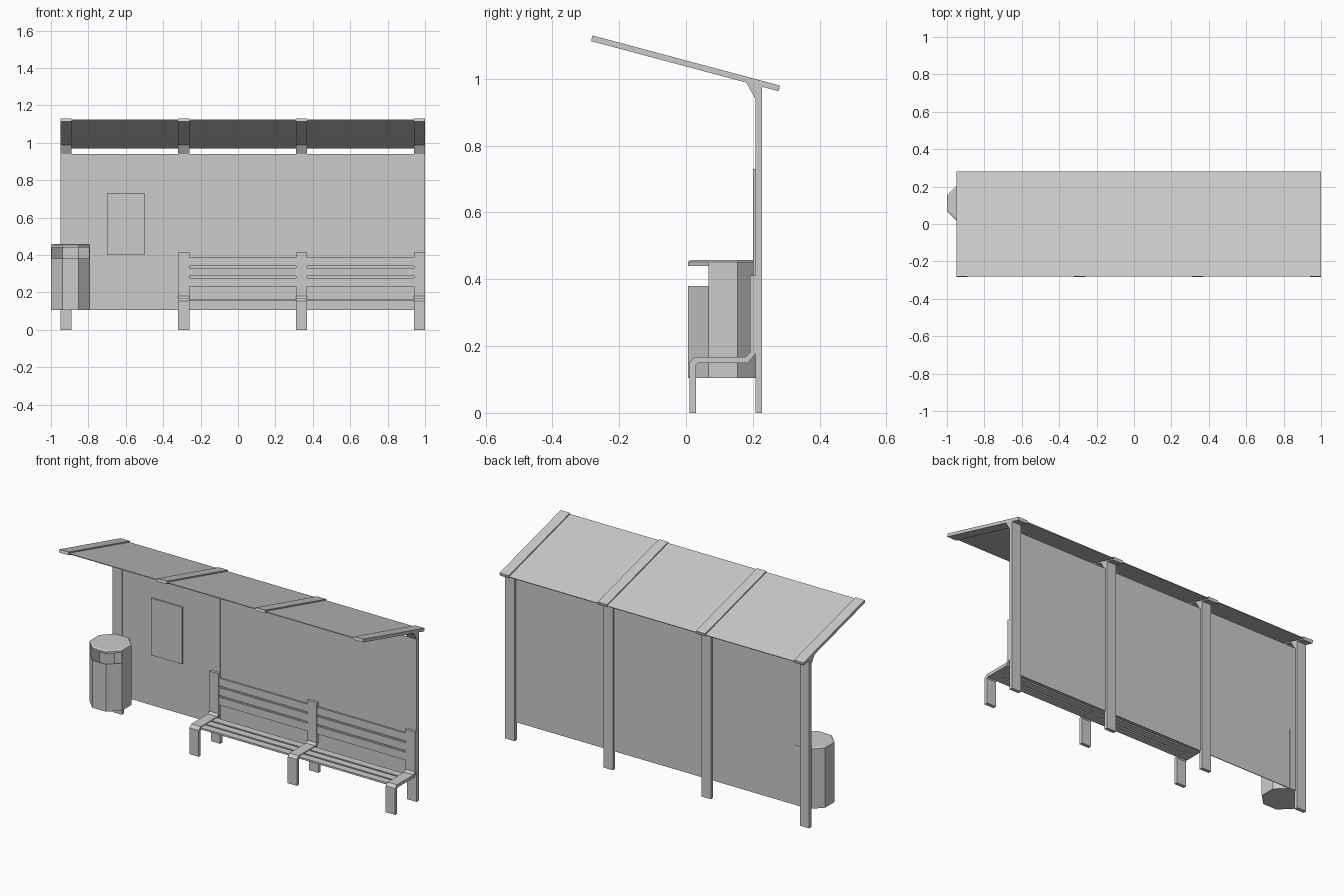
import bpy, bmesh, math

if "Cube" in bpy.data.objects:
    bpy.data.objects.remove(bpy.data.objects["Cube"])

POSTS = [-0.92, -0.29, 0.34, 0.97]
HALF = 0.03


def make_object(name, bm):
    bmesh.ops.recalc_face_normals(bm, faces=bm.faces)
    mesh = bpy.data.meshes.new(name)
    bm.to_mesh(mesh)
    bm.free()
    obj = bpy.data.objects.new(name, mesh)
    bpy.context.collection.objects.link(obj)
    return obj


def prism(name, profile, x0, x1):
    """Extrude a (y, z) profile along x."""
    bm = bmesh.new()
    face = bm.faces.new([bm.verts.new((x0, y, z)) for y, z in profile])
    out = bmesh.ops.extrude_face_region(bm, geom=[face])
    verts = [g for g in out["geom"] if isinstance(g, bmesh.types.BMVert)]
    bmesh.ops.translate(bm, verts=verts, vec=(x1 - x0, 0, 0))
    return make_object(name, bm)


def box(name, x0, x1, y0, y1, z0, z1):
    return prism(name, [(y0, z0), (y1, z0), (y1, z1), (y0, z1)], x0, x1)


# Frames: post, bracket and sloping roof beam in one profile
frame = [(0.208, 0), (0.228, 0), (0.228, 0.976), (0.277, 0.963), (0.281, 0.98),
         (-0.28, 1.13), (-0.284, 1.113), (0.18, 0.989), (0.208, 0.94)]
for x in POSTS:
    prism("shelter_frame", frame, x - HALF, x + HALF)

# Panels between frames
roof = [(-0.282, 1.119), (0.279, 0.969), (0.280, 0.973), (-0.281, 1.123)]
for a, b in zip(POSTS, POSTS[1:]):
    prism("roof_panel", roof, a + HALF, b - HALF)
    box("wall_panel", a + HALF, b - HALF, 0.211, 0.215, 0.105, 0.94)

# Notice board
box("notice_board", -0.70, -0.50, 0.201, 0.212, 0.40, 0.73)

# Bench supports: leg, seat bar and back upright
support = [(0.011, 0), (0.030, 0), (0.030, 0.144), (0.036, 0.150), (0.186, 0.150),
           (0.209, 0.178), (0.209, 0.412), (0.192, 0.412), (0.192, 0.180),
           (0.180, 0.168), (0.028, 0.168), (0.011, 0.153)]
for x in POSTS[1:]:
    prism("bench_support", support, x - HALF, x + HALF)

# Bench slats
for a, b in zip(POSTS[1:], POSTS[2:]):
    for i in range(3):
        y = 0.027 + i * 0.053
        box("seat_slat", a + HALF, b - HALF, y, y + 0.043, 0.153, 0.163)
        z = 0.231 + i * 0.0555
        box("back_slat", a + HALF, b - HALF, 0.195, 0.205, z, z + 0.045)

# Octagonal litter bin, open at the front below the lid
bm = bmesh.new()
rings = []
for r, z in [(0.105, 0.105), (0.105, 0.38), (0.105, 0.44), (0.105, 0.452), (0.096, 0.458)]:
    R = r / math.cos(math.pi / 8)
    rings.append([bm.verts.new((-0.895 + R * math.cos(math.pi / 8 + k * math.pi / 4),
                                0.111 + R * math.sin(math.pi / 8 + k * math.pi / 4), z))
                  for k in range(8)])
for level in range(4):
    lo, hi = rings[level], rings[level + 1]
    for k in range(8):
        if level == 1 and k in (4, 5, 6):
            continue
        j = (k + 1) % 8
        bm.faces.new((lo[k], lo[j], hi[j], hi[k]))
bm.faces.new(rings[0][::-1])
bm.faces.new(rings[-1])
litter_bin = make_object("litter_bin", bm)
shell = litter_bin.modifiers.new("shell", 'SOLIDIFY')
shell.thickness = 0.006
shell.offset = -1
